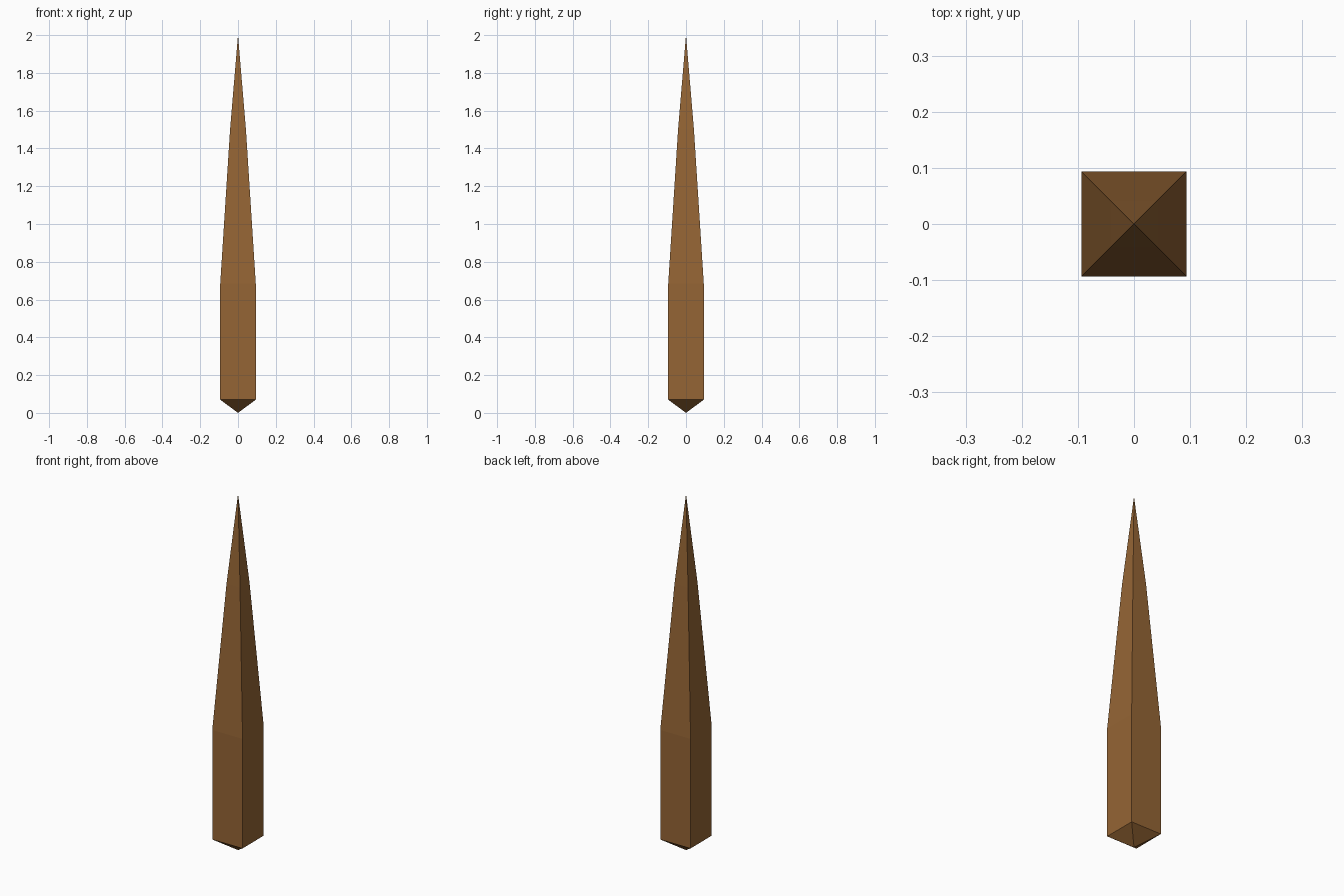
import bpy, bmesh

if "Cube" in bpy.data.objects:
    bpy.data.objects.remove(bpy.data.objects["Cube"])

# Square cross-section profile: (height, half width)
RINGS = [(0.07, 0.094), (0.685, 0.094), (1.5, 0.042)]
BOTTOM_Z, TOP_Z = 0.0, 2.0
CORNERS = [(-1, -1), (1, -1), (1, 1), (-1, 1)]

bm = bmesh.new()
rings = [[bm.verts.new((x * r, y * r, z)) for x, y in CORNERS] for z, r in RINGS]
bottom = bm.verts.new((0, 0, BOTTOM_Z))
tip = bm.verts.new((0, 0, TOP_Z))

for i in range(4):
    j = (i + 1) % 4
    # Shaft and tapering sides
    for low, high in zip(rings, rings[1:]):
        bm.faces.new((low[i], low[j], high[j], high[i]))
    # Blunt bottom point and long top point
    bm.faces.new((rings[0][j], rings[0][i], bottom))
    bm.faces.new((rings[-1][i], rings[-1][j], tip))

bmesh.ops.recalc_face_normals(bm, faces=bm.faces)
mesh = bpy.data.meshes.new("wooden_spike")
bm.to_mesh(mesh)
bm.free()

# Brown wood
wood = bpy.data.materials.new("brown_wood")
wood.diffuse_color = (0.3, 0.13, 0.035, 1)
wood.use_nodes = True
wood.node_tree.nodes["Principled BSDF"].inputs["Base Color"].default_value = wood.diffuse_color
mesh.materials.append(wood)

spike = bpy.data.objects.new("wooden_spike", mesh)
bpy.context.collection.objects.link(spike)
